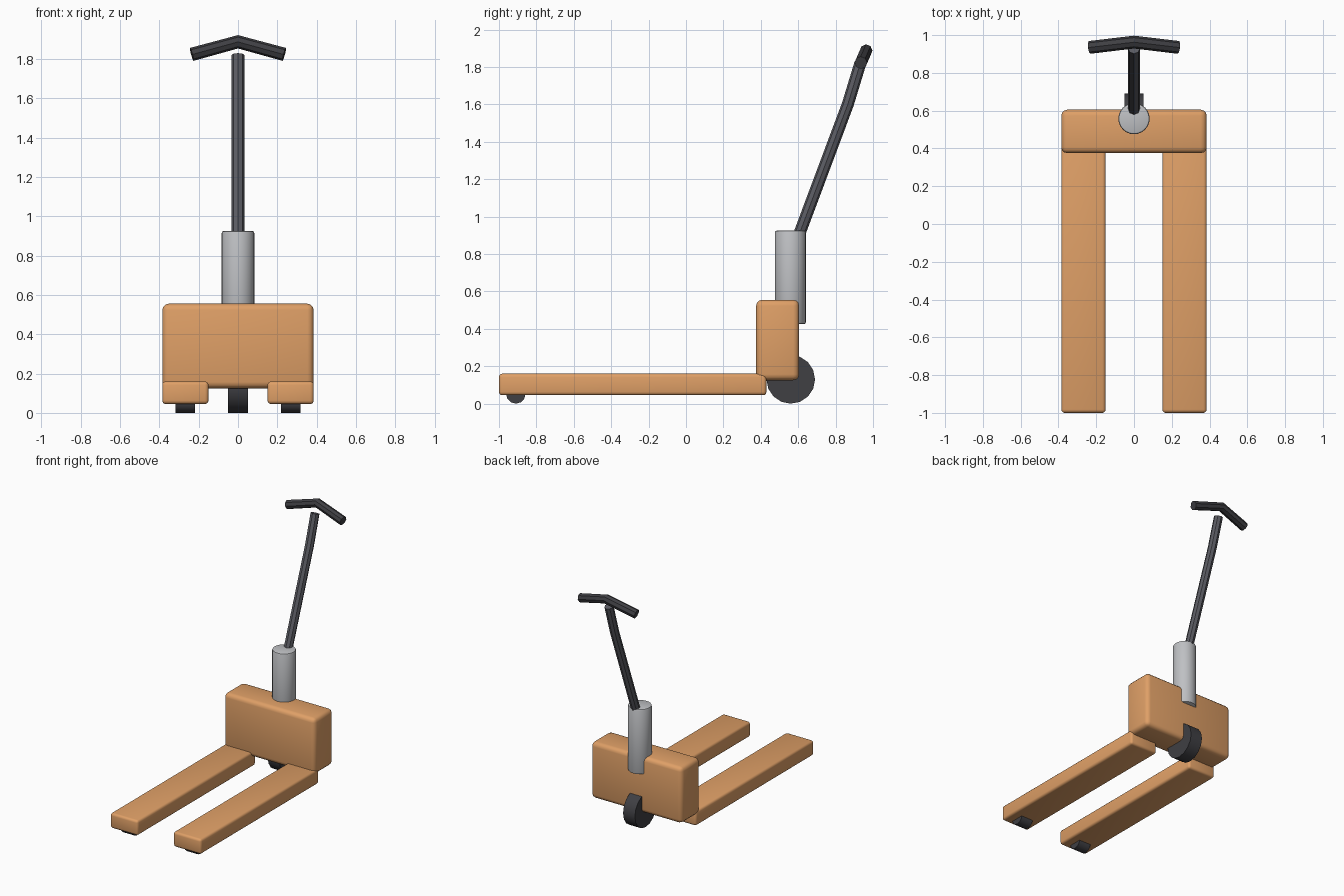
import bpy
import math

cube = bpy.data.objects.get("Cube")
if cube:
    bpy.data.objects.remove(cube, do_unlink=True)


def material(name, color):
    mat = bpy.data.materials.new(name)
    mat.use_nodes = True
    rgba = (*color, 1)
    mat.diffuse_color = rgba
    bsdf = next(n for n in mat.node_tree.nodes if n.type == 'BSDF_PRINCIPLED')
    bsdf.inputs["Base Color"].default_value = rgba
    return mat


orange = material("warm orange paint", (0.74, 0.35, 0.135))
steel = material("light steel", (0.52, 0.53, 0.55))
grey = material("dark grey metal", (0.105, 0.107, 0.125))
black = material("black rubber", (0.05, 0.05, 0.057))


def finish(name, mat, bevel=0, segments=3, angle=35):
    obj = bpy.context.object
    obj.name = name
    obj.data.materials.append(mat)
    bpy.ops.object.transform_apply(location=False, rotation=True, scale=True)
    if bevel:
        mod = obj.modifiers.new("Rounded edges", 'BEVEL')
        mod.width = bevel
        mod.segments = segments
        mod.limit_method = 'ANGLE'
        bpy.ops.object.modifier_apply(modifier=mod.name)
    bpy.ops.object.shade_smooth_by_angle(angle=math.radians(angle))
    return obj


def box(name, low, high, mat, bevel):
    center = [(a + b) / 2 for a, b in zip(low, high)]
    bpy.ops.mesh.primitive_cube_add(size=1, location=center)
    bpy.context.object.scale = [b - a for a, b in zip(low, high)]
    return finish(name, mat, bevel)


def wheel(name, center, radius, width, sides):
    bpy.ops.mesh.primitive_cylinder_add(
        vertices=sides, radius=radius, depth=width, location=center,
        rotation=(0, math.pi / 2, 0))
    return finish(name, black)


def tube(name, points, radius, mat):
    curve = bpy.data.curves.new(name, 'CURVE')
    curve.dimensions = '3D'
    curve.bevel_depth = radius
    curve.bevel_resolution = 2
    curve.use_fill_caps = True
    spline = curve.splines.new('POLY')
    spline.points.add(len(points) - 1)
    for point, co in zip(spline.points, points):
        point.co = (*co, 1)
    obj = bpy.data.objects.new(name, curve)
    bpy.context.collection.objects.link(obj)
    bpy.ops.object.select_all(action='DESELECT')
    obj.select_set(True)
    bpy.context.view_layer.objects.active = obj
    bpy.ops.object.convert(target='MESH')
    return finish(name, mat, angle=25)


# Pump housing
box("housing", (-0.385, 0.375, 0.125), (0.385, 0.605, 0.555), orange, 0.032)

# Forks and their load rollers
for side, sign in (("left", 1), ("right", -1)):
    inner, outer = sorted((0.15 * sign, 0.385 * sign))
    box(side + "_fork", (inner, -1, 0.045), (outer, 0.43, 0.16), orange, 0.018)
    wheel(side + "_roller", (0.268 * sign, -0.91, 0.052), 0.052, 0.1, 12)

# Steering wheel under the housing
wheel("steering_wheel", (0, 0.56, 0.13), 0.13, 0.1, 16)

# Hydraulic column
bpy.ops.mesh.primitive_cylinder_add(
    vertices=24, radius=0.083, depth=0.5, location=(0, 0.558, 0.675))
finish("column", steel, 0.01, 2)

# Tow bar and grip
tube("tow_bar", [(0, 0.607, 0.91), (0, 0.865, 1.6), (0, 0.932, 1.82)],
     0.032, grey)
tube("grip", [(-0.235, 0.935, 1.823), (0, 0.963, 1.887), (0.235, 0.935, 1.823)],
     0.034, black)
